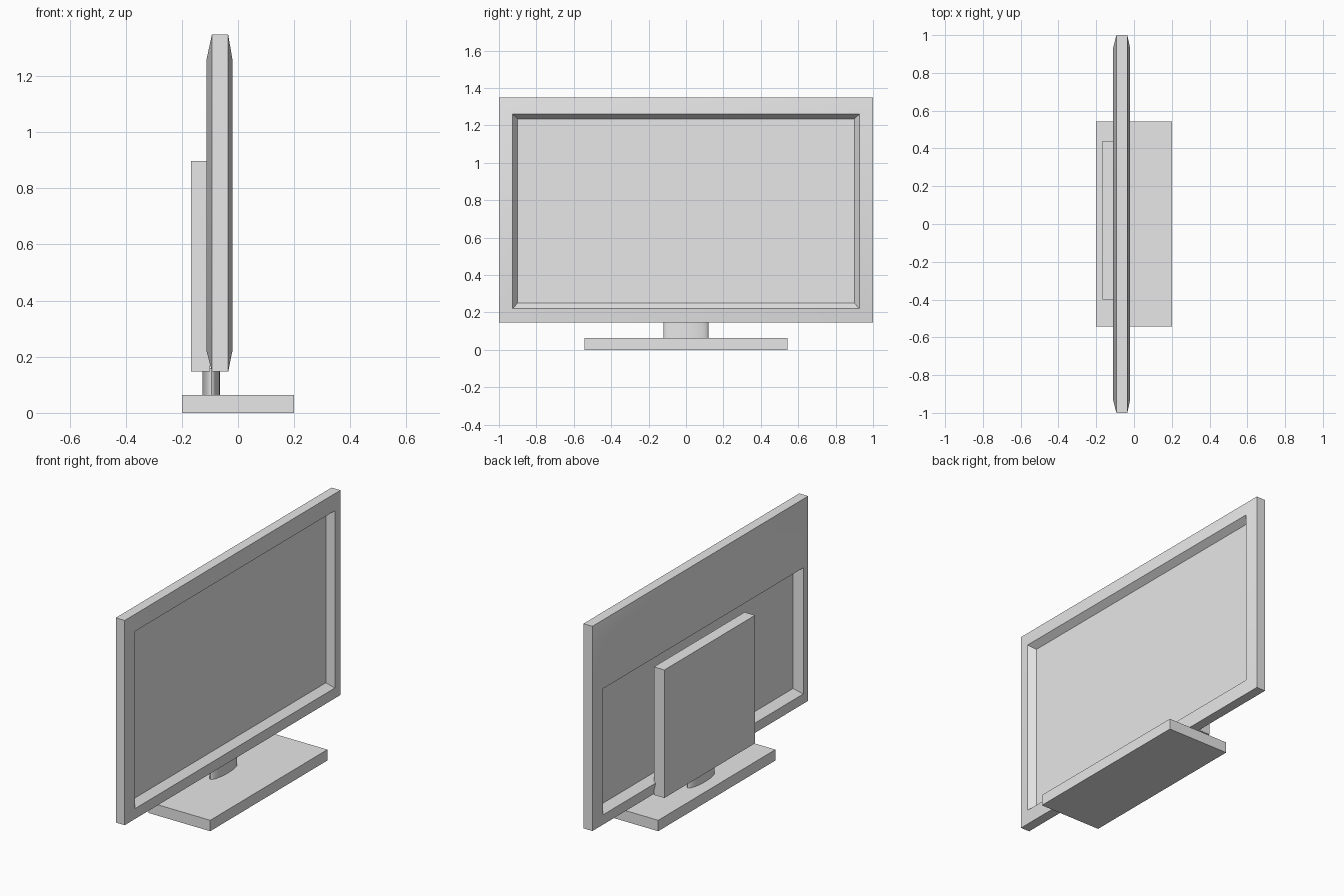
import bpy
import bmesh
import math

cube = bpy.data.objects.get("Cube")
if cube:
    bpy.data.objects.remove(cube, do_unlink=True)

grey = bpy.data.materials.new("plain grey")
grey.use_nodes = True
colour = (0.8, 0.8, 0.8, 1)
grey.diffuse_color = colour
grey.node_tree.nodes["Principled BSDF"].inputs["Base Color"].default_value = colour


def add_object(name, bm):
    bmesh.ops.recalc_face_normals(bm, faces=bm.faces)
    mesh = bpy.data.meshes.new(name)
    bm.to_mesh(mesh)
    bm.free()
    mesh.materials.append(grey)
    obj = bpy.data.objects.new(name, mesh)
    bpy.context.collection.objects.link(obj)
    return obj


def smooth(obj):
    bpy.ops.object.select_all(action='DESELECT')
    obj.select_set(True)
    bpy.context.view_layer.objects.active = obj
    bpy.ops.object.shade_smooth_by_angle(angle=math.radians(30))


def box(name, low, high):
    bm = bmesh.new()
    bmesh.ops.create_cube(bm, size=1)
    for v in bm.verts:
        v.co = [(a + b) / 2 + c * (b - a) for a, b, c in zip(low, high, v.co)]
    return add_object(name, bm)


def stacked_rectangles(name, rings):
    """Join upright rectangles (x, half width, bottom, top) and close both ends."""
    bm = bmesh.new()
    loops = [[bm.verts.new((x, y, z)) for y, z in ((-w, b), (w, b), (w, t), (-w, t))]
             for x, w, b, t in rings]
    for one, two in zip(loops, loops[1:]):
        for i in range(4):
            j = (i + 1) % 4
            bm.faces.new((one[i], one[j], two[j], two[i]))
    bm.faces.new(loops[0])
    bm.faces.new(loops[-1])
    bmesh.ops.recalc_face_normals(bm, faces=bm.faces)
    # Drop the collapsed strips where two rectangles share a side
    flat = [f for f in bm.faces if f.calc_area() < 1e-6]
    bmesh.ops.delete(bm, geom=flat, context='FACES_ONLY')
    return add_object(name, bm)


# Display housing: recessed screen, bevelled bezel, back shell with a lower recess
housing = stacked_rectangles("display_housing", [
    (-0.06, 0.90, 0.25, 1.235),
    (-0.02, 0.927, 0.22, 1.26),
    (-0.035, 1.0, 0.147, 1.348),
    (-0.093, 1.0, 0.147, 1.348),
    (-0.112, 0.927, 0.22, 1.26),
    (-0.112, 0.927, 0.22, 0.96),
    (-0.065, 0.90, 0.25, 0.93),
])
smooth(housing)

# Rear electronics box
box("rear_box", (-0.168, -0.40, 0.147), (-0.10, 0.44, 0.898))

# Oval neck
bm = bmesh.new()
bmesh.ops.create_cone(bm, cap_ends=True, segments=32, radius1=1, radius2=1, depth=1)
for v in bm.verts:
    v.co = (-0.095 + v.co.x * 0.031, v.co.y * 0.12, 0.11 + v.co.z * 0.1)
smooth(add_object("neck", bm))

# Foot plate
box("base_plate", (-0.2, -0.543, 0), (0.2, 0.543, 0.064))
